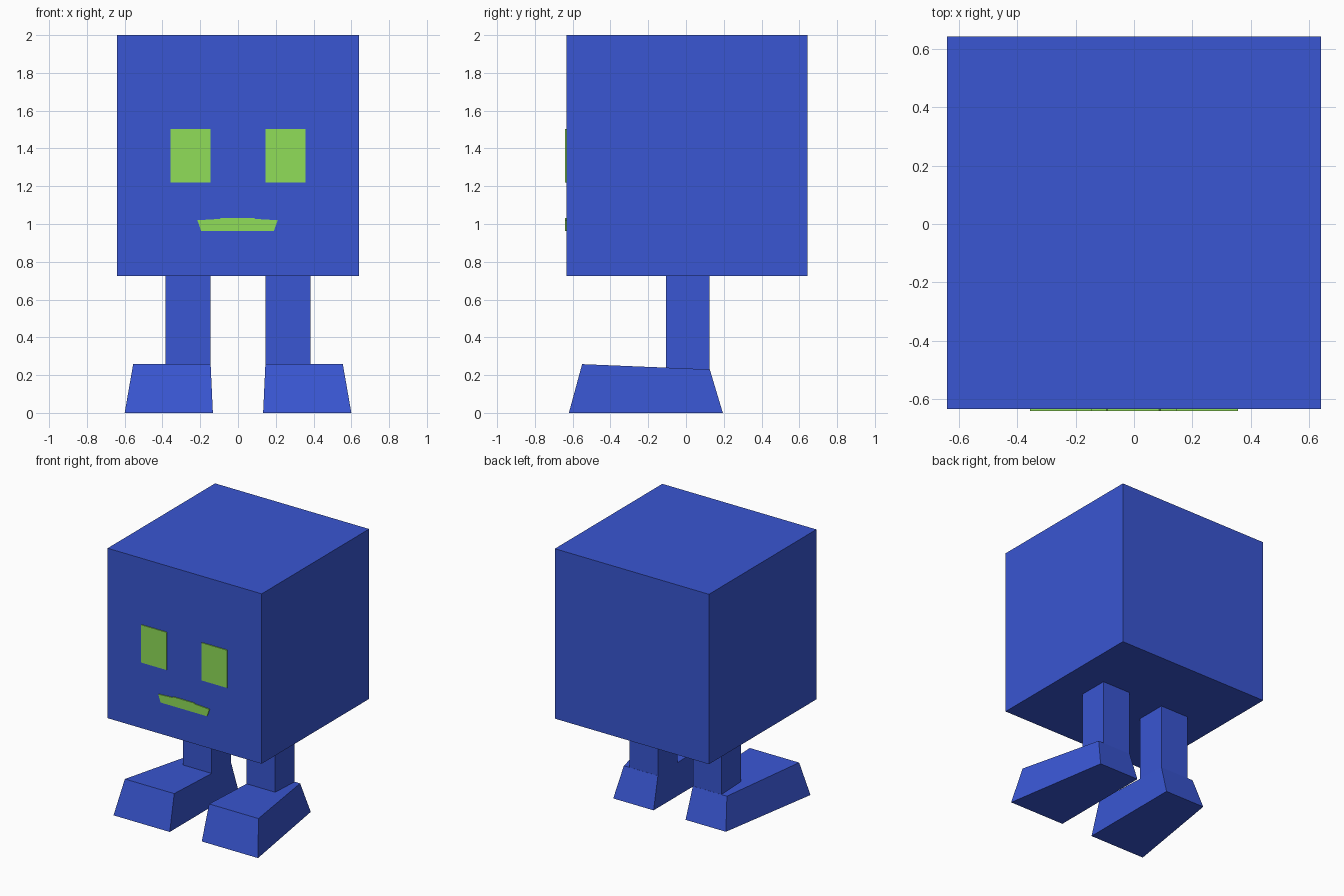
import bpy
import bmesh

old = bpy.data.objects.get("Cube")
if old:
    bpy.data.objects.remove(old, do_unlink=True)


def material(name, rgb):
    mat = bpy.data.materials.new(name)
    mat.use_nodes = True
    mat.diffuse_color = (*rgb, 1)
    mat.node_tree.nodes["Principled BSDF"].inputs["Base Color"].default_value = (*rgb, 1)
    return mat


blue = material("royal blue", (0.041, 0.093, 0.645))
green = material("lime green", (0.279, 0.723, 0.098))


def loft(name, first, second, mat):
    """Solid between two matching outlines."""
    bm = bmesh.new()
    a = [bm.verts.new(p) for p in first]
    b = [bm.verts.new(p) for p in second]
    bm.faces.new(a)
    bm.faces.new(b)
    n = len(a)
    for i in range(n):
        j = (i + 1) % n
        bm.faces.new((a[i], a[j], b[j], b[i]))
    bmesh.ops.recalc_face_normals(bm, faces=bm.faces)
    mesh = bpy.data.meshes.new(name)
    bm.to_mesh(mesh)
    bm.free()
    mesh.materials.append(mat)
    obj = bpy.data.objects.new(name, mesh)
    bpy.context.collection.objects.link(obj)
    return obj


def box(name, x, y, z, mat):
    ring = [(x[0], y[0]), (x[1], y[0]), (x[1], y[1]), (x[0], y[1])]
    return loft(name, [(*p, z[0]) for p in ring], [(*p, z[1]) for p in ring], mat)


def plate(name, outline, mat):
    """Thin raised shape on the front of the head."""
    return loft(name, [(x, FACE - 0.007, z) for x, z in outline],
                [(x, FACE + 0.002, z) for x, z in outline], mat)


# Cube head
FACE = -0.633
box("head", (-0.64, 0.64), (FACE, 0.642), (0.724, 2.0), blue)

# Mouth with a slightly stepped upper edge
plate("mouth", [(-0.195, 0.963), (0.19, 0.963), (0.21, 1.02), (0.09, 1.027),
                (0.085, 1.033), (-0.09, 1.033), (-0.095, 1.027), (-0.215, 1.02)], green)

# Eyes, legs and wedge feet on both sides
for side, s in (("left", 1), ("right", -1)):
    plate(side + "_eye", [(s * x, z) for x, z in
                          ((0.145, 1.22), (0.357, 1.22), (0.357, 1.503), (0.145, 1.503))], green)
    box(side + "_leg", (s * 0.145, s * 0.383), (-0.105, 0.125), (0.23, 0.73), blue)
    sole = [(0.133, -0.62), (0.6, -0.62), (0.468, 0.195), (0.133, 0.195)]
    top = [(0.145, -0.55, 0.258), (0.555, -0.55, 0.258),
           (0.428, 0.126, 0.23), (0.145, 0.126, 0.23)]
    loft(side + "_foot", [(s * x, y, 0) for x, y in sole],
         [(s * x, y, z) for x, y, z in top], blue)
